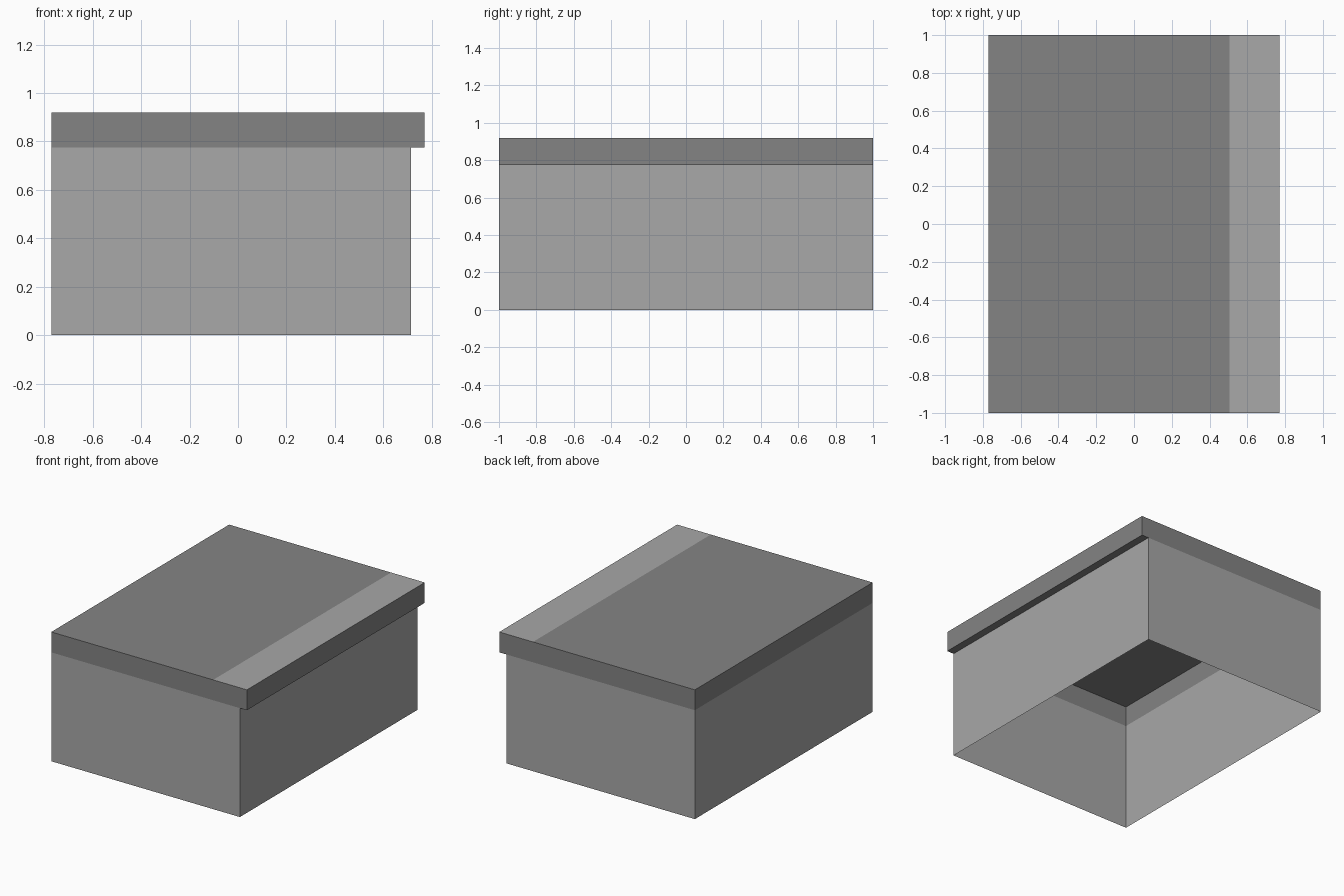
import bpy
import bmesh

if "Cube" in bpy.data.objects:
    bpy.data.objects.remove(bpy.data.objects["Cube"])


def material(name, value):
    m = bpy.data.materials.new(name)
    m.diffuse_color = (value, value, value, 1)
    m.use_nodes = True
    m.node_tree.nodes["Principled BSDF"].inputs["Base Color"].default_value = m.diffuse_color
    return m


light = material("light grey", 0.392)
dark = material("dark grey", 0.231)

LEFT, RIGHT, WALL_RIGHT, STRIP = -0.77, 0.77, 0.715, 0.505
EAVE, TOP, HALF = 0.775, 0.92, 1.0


def make_object(name, bm, mats):
    mesh = bpy.data.meshes.new(name)
    bm.to_mesh(mesh)
    bm.free()
    for m in mats:
        mesh.materials.append(m)
    ob = bpy.data.objects.new(name, mesh)
    bpy.context.collection.objects.link(ob)
    return ob


def box(x0, x1, z0, z1):
    """Full-depth box with outward normals."""
    bm = bmesh.new()
    bmesh.ops.create_cube(bm, size=1)
    for v in bm.verts:
        v.co.x = x1 if v.co.x > 0 else x0
        v.co.y = HALF if v.co.y > 0 else -HALF
        v.co.z = z1 if v.co.z > 0 else z0
    bm.normal_update()
    return bm


def drop_faces(bm, rule):
    bmesh.ops.delete(bm, geom=[f for f in bm.faces if rule(f)], context='FACES')


# Thin walls, open above and below
bm = box(LEFT, WALL_RIGHT, 0, EAVE)
drop_faces(bm, lambda f: abs(f.normal.z) > 0.5)
make_object("walls", bm, [light])

# Hollow roof slab: cut lines at the wall face and the light strip
bm = box(LEFT, RIGHT, EAVE, TOP)
for x, side in ((WALL_RIGHT, -1), (STRIP, 1)):
    faces = [f for f in bm.faces if f.normal.z * side > 0.5]
    edges = {e for f in faces for e in f.edges}
    verts = {v for f in faces for v in f.verts}
    bmesh.ops.bisect_plane(bm, geom=faces + list(edges) + list(verts),
                           plane_co=(x, 0, 0), plane_no=(1, 0, 0))
bm.normal_update()
# Keep only the overhanging part of the underside
drop_faces(bm, lambda f: f.normal.z < -0.5
           and f.calc_center_median().x < WALL_RIGHT)
# Light strip along the right edge of the top
for f in bm.faces:
    if f.normal.z > 0.5 and f.calc_center_median().x > STRIP:
        f.material_index = 1
make_object("roof", bm, [dark, light])
